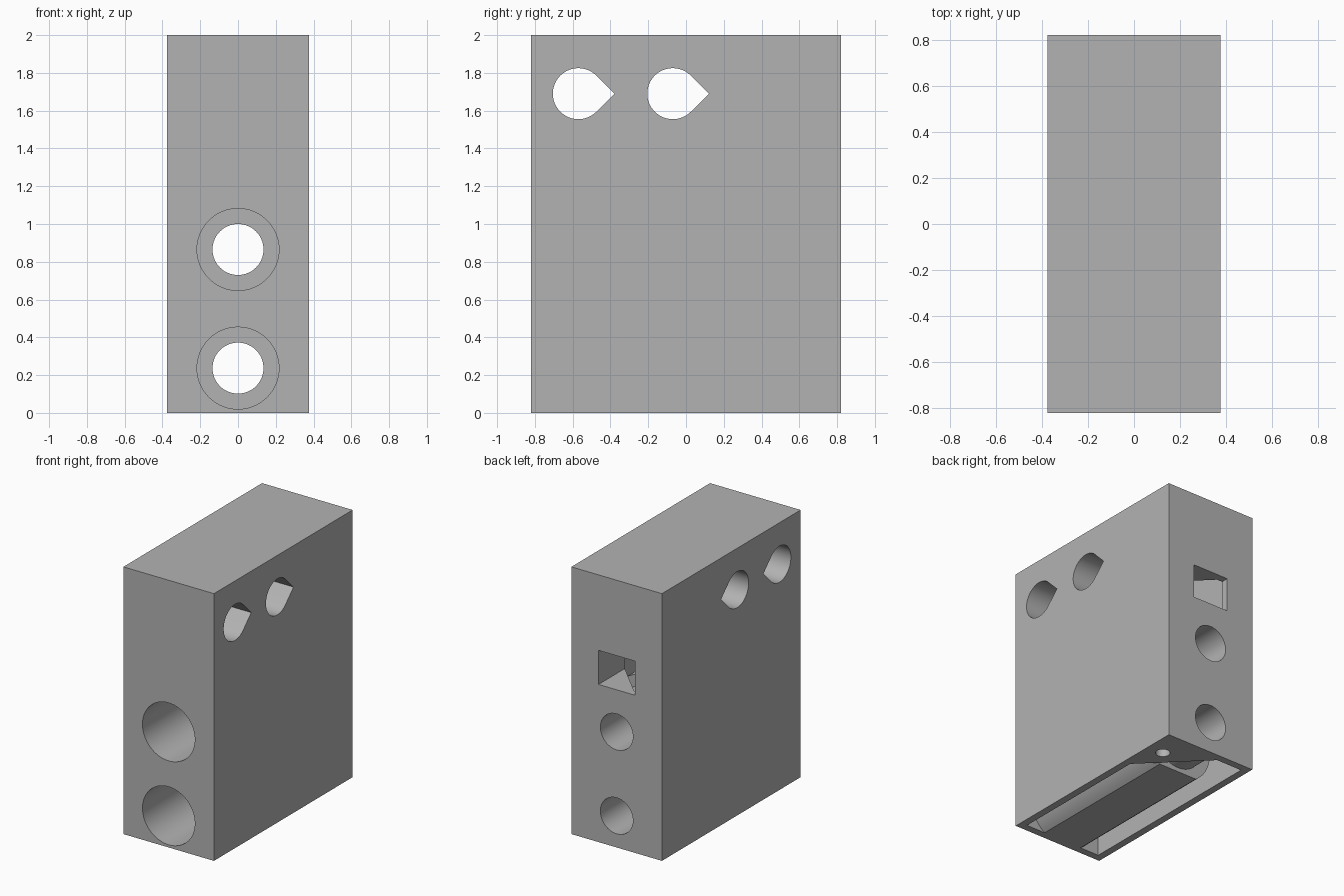
import bpy, bmesh, math
from mathutils import Vector

if "Cube" in bpy.data.objects:
    bpy.data.objects.remove(bpy.data.objects["Cube"], do_unlink=True)

HALF_X, HALF_Y, HEIGHT, WALL = 0.375, 0.82, 2.0, 0.055
TUBE_WALL = 0.07
BORE, COUNTERBORE = 0.135, 0.217
SHAFT_HEIGHTS = (0.237, 0.865)
CROSS_HOLES = (-0.57, -0.07)
CROSS_Z = 1.69
STEP_Y = 0.40      # depth where the wide bore narrows

grey = bpy.data.materials.new("plain grey")
grey.use_nodes = True
grey.diffuse_color = (0.45, 0.45, 0.45, 1)
grey.node_tree.nodes["Principled BSDF"].inputs["Base Color"].default_value = (0.45, 0.45, 0.45, 1)


def prism(name, outline, sweep):
    """Closed solid: a 3D outline swept along a vector."""
    bm = bmesh.new()
    base = bm.faces.new([bm.verts.new(p) for p in outline])
    result = bmesh.ops.extrude_face_region(bm, geom=[base], use_keep_orig=True)
    moved = [v for v in result["geom"] if isinstance(v, bmesh.types.BMVert)]
    bmesh.ops.translate(bm, verts=moved, vec=Vector(sweep))
    bmesh.ops.recalc_face_normals(bm, faces=bm.faces)
    mesh = bpy.data.meshes.new(name)
    bm.to_mesh(mesh)
    bm.free()
    mesh.materials.append(grey)
    obj = bpy.data.objects.new(name, mesh)
    bpy.context.collection.objects.link(obj)
    return obj


def box(name, x0, x1, y0, y1, z0, z1):
    return prism(name, [(x0, y0, z0), (x1, y0, z0), (x1, y1, z0), (x0, y1, z0)], (0, 0, z1 - z0))


def arc(radius, start, end, steps):
    angles = [start + (end - start) * i / steps for i in range(steps + 1)]
    return [(radius * math.cos(a), radius * math.sin(a)) for a in angles]


def rod(name, radius, z, y0, y1):
    """Round solid running front to back."""
    ring = arc(radius, 0, math.tau, 64)[:-1]
    return prism(name, [(u, y0, z + v) for u, v in ring], (0, y1 - y0, 0))


def teardrop(name, radius, y):
    """Round solid running side to side, with a point towards the back."""
    ring = arc(radius, math.pi / 4, math.pi * 7 / 4, 48) + [(radius * math.sqrt(2), 0)]
    return prism(name, [(-0.5, y + u, CROSS_Z + v) for u, v in ring], (1, 0, 0))


def cut(target, cutter):
    mod = target.modifiers.new("cut", "BOOLEAN")
    mod.operation = "DIFFERENCE"
    mod.solver = "EXACT"
    mod.object = cutter
    bpy.context.view_layer.objects.active = target
    bpy.ops.object.modifier_apply(modifier=mod.name)
    bpy.data.objects.remove(cutter, do_unlink=True)


# Inner cavity, open below, leaving a triangular screw post in one corner
ix, iy, post = HALF_X - WALL, HALF_Y - WALL, 0.66
footprint = [(-ix, -iy), (ix, -iy), (ix, post - ix), (post - iy, iy), (-ix, iy)]
cavity = prism("cavity", [(x, y, -0.1) for x, y in footprint], (0, 0, HEIGHT - WALL + 0.1))

# Leave tube walls standing inside the cavity
for z in SHAFT_HEIGHTS:
    cut(cavity, rod("wide_tube", COUNTERBORE + TUBE_WALL, z, -0.9, STEP_Y + TUBE_WALL))
    cut(cavity, rod("narrow_tube", BORE + TUBE_WALL, z, 0.1, 0.9))
for y in CROSS_HOLES:
    cut(cavity, teardrop("cross_tube", BORE + TUBE_WALL, y))

# Housing shell
housing = box("housing", -HALF_X, HALF_X, -HALF_Y, HALF_Y, 0, HEIGHT)
cut(housing, cavity)

# Stepped bores front to back
for z in SHAFT_HEIGHTS:
    cut(housing, rod("wide_bore", COUNTERBORE, z, -0.9, STEP_Y))
    cut(housing, rod("narrow_bore", BORE, z, 0.3, 0.9))

# Cross holes, rear window and screw hole
for y in CROSS_HOLES:
    cut(housing, teardrop("cross_hole", BORE, y))
cut(housing, box("window", -0.15, 0.15, 0.45, 0.9, 1.18, 1.435))
screw = [(0.245 + u, 0.60 + v, -0.1) for u, v in arc(0.05, 0, math.tau, 32)[:-1]]
cut(housing, prism("screw_hole", screw, (0, 0, 0.6)))

bpy.ops.object.select_all(action="DESELECT")
housing.select_set(True)
bpy.context.view_layer.objects.active = housing
bpy.ops.object.shade_smooth_by_angle(angle=math.radians(30))
